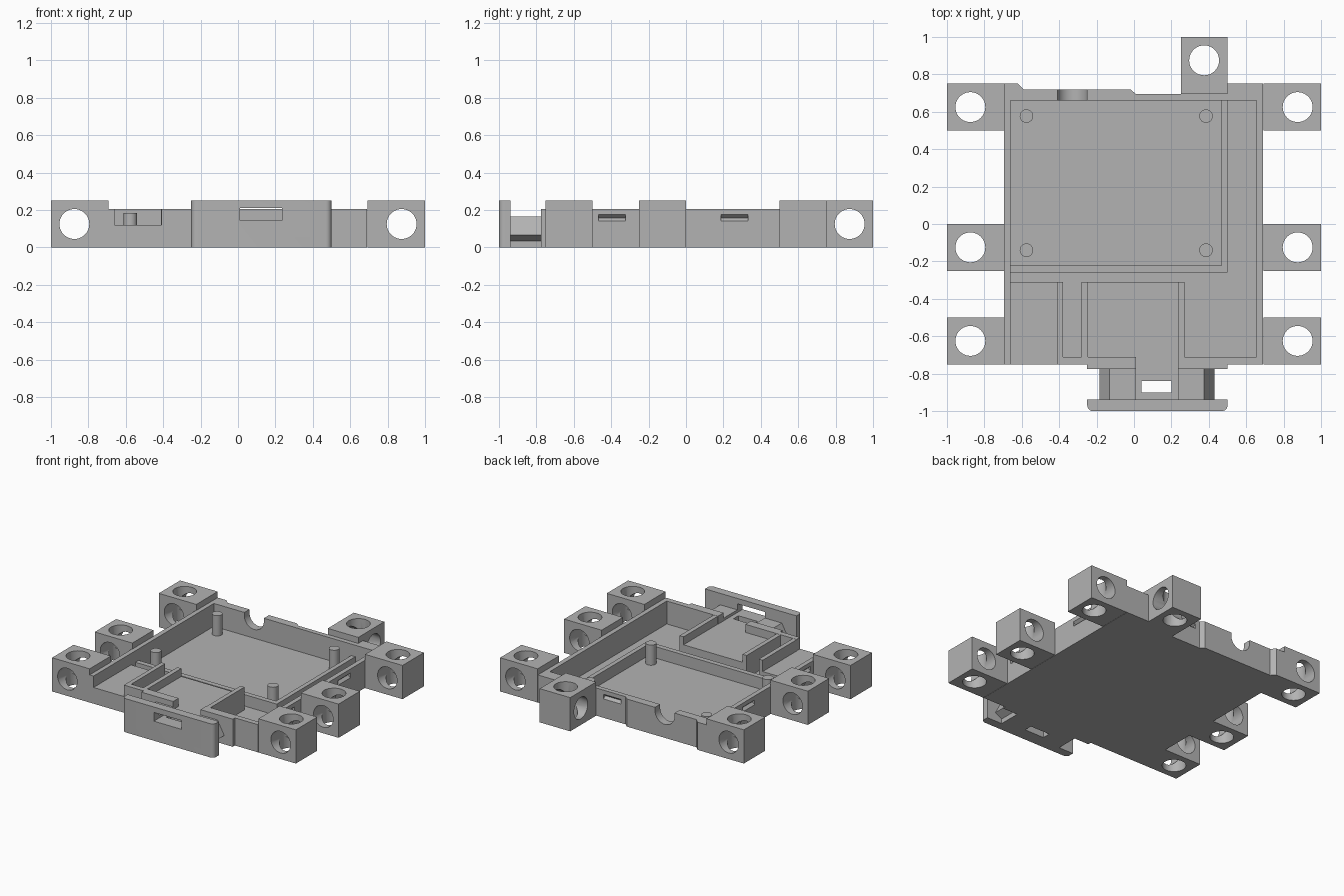
import bpy
import math
from mathutils import Matrix

cube = bpy.data.objects.get("Cube")
if cube:
    bpy.data.objects.remove(cube, do_unlink=True)

grey = bpy.data.materials.new("matte grey")
grey.use_nodes = True
colour = (0.45, 0.45, 0.45, 1)
grey.diffuse_color = colour
grey.node_tree.nodes["Principled BSDF"].inputs["Base Color"].default_value = colour

WALL, FLOOR, TALL = 0.205, 0.035, 0.25


def prism(name, profile, low, high, axis="z"):
    """Extrude a counter-clockwise profile along an axis: z uses (x, y), y uses (x, z), x uses (y, z)."""
    place = {"z": lambda a, b, c: (a, b, c),
             "y": lambda a, b, c: (a, c, b),
             "x": lambda a, b, c: (c, a, b)}[axis]
    n = len(profile)
    verts = [place(a, b, c) for c in (low, high) for a, b in profile]
    faces = [list(range(n))[::-1], list(range(n, 2 * n))]
    faces += [[i, (i + 1) % n, n + (i + 1) % n, n + i] for i in range(n)]
    if axis == "y":
        faces = [f[::-1] for f in faces]
    mesh = bpy.data.meshes.new(name)
    mesh.from_pydata(verts, [], faces)
    mesh.materials.append(grey)
    obj = bpy.data.objects.new(name, mesh)
    bpy.context.collection.objects.link(obj)
    return obj


def box(name, x, y, z):
    return prism(name, [(x[0], y[0]), (x[1], y[0]), (x[1], y[1]), (x[0], y[1])], *z)


def rod(name, centre, radius, low, high, axis="z", sides=40):
    ring = [(centre[0] + radius * math.cos(math.tau * i / sides),
             centre[1] + radius * math.sin(math.tau * i / sides)) for i in range(sides)]
    return prism(name, ring, low, high, axis)


def cut(obj, cutter):
    mod = obj.modifiers.new("cut", "BOOLEAN")
    mod.operation, mod.solver, mod.object = "DIFFERENCE", "EXACT", cutter
    bpy.context.view_layer.objects.active = obj
    bpy.ops.object.modifier_apply(modifier=mod.name)
    bpy.data.objects.remove(cutter, do_unlink=True)


def smooth(obj):
    bpy.ops.object.select_all(action="DESELECT")
    obj.select_set(True)
    bpy.context.view_layer.objects.active = obj
    bpy.ops.object.shade_smooth_by_angle(angle=math.radians(30))


# Tray with stepped rear wall and hollow inside
tray = prism("tray", [(-0.695, -0.75), (-0.25, -0.75), (-0.25, -0.775), (0.5, -0.775),
                      (0.5, -0.75), (0.69, -0.75), (0.69, 0.75), (0.5, 0.75), (0.5, 0.695),
                      (0.01, 0.695), (-0.02, 0.72), (-0.59, 0.72), (-0.62, 0.75),
                      (-0.695, 0.75)], 0, WALL)
cut(tray, box("cavity", (-0.66, 0.655), (-0.71, 0.66), (FLOOR, 0.4)))
cut(tray, box("front_notch", (-0.66, -0.41), (-0.9, -0.7), (0.12, 0.4)))
cut(tray, box("port_channel", (0.01, 0.235), (-0.9, -0.7), (0.145, 0.4)))

# Round cable notch in the rear wall
cut(tray, rod("cable_round", (-0.33, 0.18), 0.08, 0.6, 0.8, "y"))
cut(tray, box("cable_slot", (-0.41, -0.25), (0.6, 0.8), (0.18, 0.4)))

# V-shaped snap grooves around the outside
for side, edge in ((1, 0.69), (-1, -0.695)):
    for y in (0.26, -0.395):
        groove = [(edge + side * 0.01, 0.14), (edge + side * 0.01, 0.175),
                  (edge, 0.175), (edge - side * 0.02, 0.157), (edge, 0.14)]
        if side > 0:
            pass
        else:
            groove.reverse()
        cut(tray, prism("groove", groove, y - 0.072, y + 0.072, "y"))
rear = [(0.705, 0.14), (0.705, 0.175), (0.695, 0.175), (0.675, 0.157), (0.695, 0.14)]
cut(tray, prism("groove", rear, 0.045, 0.19, "x"))
smooth(tray)

# Low L-shaped rib around the main bay
prism("bay_rib", [(-0.67, -0.26), (0.5, -0.26), (0.5, 0.67), (0.467, 0.67),
                  (0.467, -0.222), (-0.67, -0.222)], 0.02, 0.12)

# Raised shelves and the rails beside them
box("side_shelf", (-0.67, -0.40), (-0.72, -0.31), (0.02, 0.12))
box("port_shelf", (-0.26, 0.25), (-0.72, -0.31), (0.02, 0.145))
for name, x in (("side_rail", (-0.412, -0.38)), ("port_rail_right", (-0.28, -0.247)),
                ("port_rail_left", (0.237, 0.27))):
    box(name, x, (-0.72, -0.31), (0.02, WALL - 0.001))

# Board pins
for i, x in enumerate((-0.575, 0.385)):
    for j, y in enumerate((-0.14, 0.577)):
        smooth(rod(f"pin_{i}_{j}", (x, y), 0.036, 0.02, 0.185, sides=32))

# Drilled lugs on both sides
for name, sign in (("left", 1), ("right", -1)):
    for place, y in (("front", -0.625), ("middle", -0.125), ("rear", 0.625)):
        xs = sorted((sign * 0.692, sign * 1.0))
        lug = box(f"{place}_lug_{name}", xs, (y - 0.125, y + 0.125), (0, TALL))
        cut(lug, rod("bore", (sign * 0.875, y), 0.08, -0.1, 0.4))
        cut(lug, rod("bore", (sign * 0.875, 0.125), 0.08, y - 0.2, y + 0.2, "y"))
        smooth(lug)

# Single lug at the back
lug = box("back_lug", (0.25, 0.5), (0.695, 1.0), (0, TALL))
cut(lug, rod("bore", (0.375, 0.875), 0.08, -0.1, 0.4))
cut(lug, rod("bore", (0.875, 0.125), 0.08, 0.1, 0.7, "x"))
smooth(lug)

# Clip neck with pointed ends, a channel on top and a tie hole
neck = prism("clip_neck", [(-0.13, 0), (0.375, 0), (0.375, 0.035), (0.43, 0.065),
                           (0.375, 0.165), (-0.13, 0.165), (-0.185, 0.065),
                           (-0.13, 0.035)], -0.94, -0.77, "y")
cut(neck, box("channel", (0.01, 0.235), (-1.0, -0.7), (0.145, 0.4)))
cut(neck, box("tie_hole", (0.04, 0.2), (-0.9, -0.84), (-0.1, 0.4)))

# Front plate with rounded outer corners and a port window
r = 0.03
corner = [(r * math.sin(a * math.pi / 12), r * math.cos(a * math.pi / 12)) for a in range(7)]
outline = [(0.5 - r + s, -1 + r - c) for s, c in corner]
outline += [(0.5, -0.937), (-0.25, -0.937)]
outline += [(-0.25 + r - s, -1 + r - c) for s, c in reversed(corner)]
plate = prism("front_plate", outline, 0, TALL)
cut(plate, box("window", (0.01, 0.235), (-1.1, -0.9), (0.145, 0.21)))
smooth(plate)
